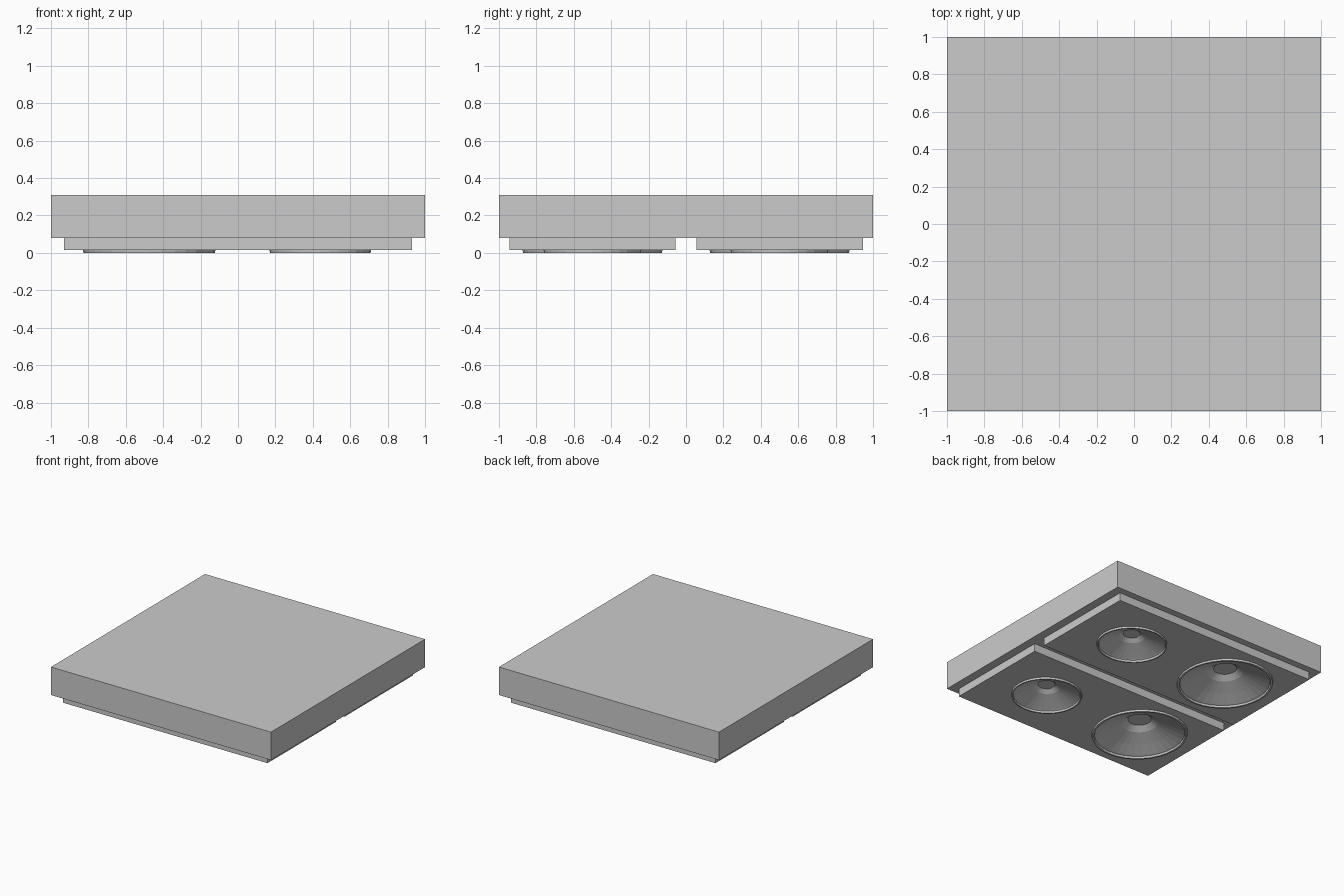
import bpy, bmesh, math

if "Cube" in bpy.data.objects:
    bpy.data.objects.remove(bpy.data.objects["Cube"])

grey = bpy.data.materials.new("plain grey")
grey.diffuse_color = (0.6, 0.6, 0.6, 1)
grey.use_nodes = True
grey.node_tree.nodes["Principled BSDF"].inputs["Base Color"].default_value = grey.diffuse_color
SIDES = 32


def finish(name, bm):
    bmesh.ops.recalc_face_normals(bm, faces=bm.faces)
    me = bpy.data.meshes.new(name)
    bm.to_mesh(me)
    bm.free()
    me.materials.append(grey)
    ob = bpy.data.objects.new(name, me)
    bpy.context.collection.objects.link(ob)
    return ob


def box(name, x0, x1, y0, y1, z0, z1):
    bm = bmesh.new()
    bmesh.ops.create_cube(bm, size=1)
    for v in bm.verts:
        v.co = ((x0 + x1) / 2 + v.co.x * (x1 - x0),
                (y0 + y1) / 2 + v.co.y * (y1 - y0),
                (z0 + z1) / 2 + v.co.z * (z1 - z0))
    return finish(name, bm)


def revolve(bm, cx, cy, rx, ry, profile, loop=False, caps=()):
    """Spin a (radius fraction, z) profile into an elliptical surface."""
    rings = []
    for f, z in profile:
        rings.append([bm.verts.new((cx + rx * f * math.cos(2 * math.pi * i / SIDES),
                                    cy + ry * f * math.sin(2 * math.pi * i / SIDES), z))
                      for i in range(SIDES)])
    pairs = list(zip(rings, rings[1:]))
    if loop:
        pairs.append((rings[-1], rings[0]))
    for a, b in pairs:
        for i in range(SIDES):
            j = (i + 1) % SIDES
            bm.faces.new((a[i], a[j], b[j], b[i]))
    for k in caps:
        bm.faces.new(rings[k])


# main slab and the two raised baffle plates underneath
slab = box("cabinet_slab", -1, 1, -1, 1, 0.08, 0.31)
plates = [box("baffle_front", -0.93, 0.93, -0.945, -0.055, 0.015, 0.08),
          box("baffle_back", -0.93, 0.93, 0.055, 0.945, 0.015, 0.08)]

# four drivers: rim ring, recessed cone, and a cutter for the openings
cut = bmesh.new()
for size, cx, rx, ry, depth in (("large", -0.475, 0.355, 0.375, 1.0),
                                ("small", 0.44, 0.272, 0.262, 0.7)):
    for side, cy in (("front", -0.5), ("back", 0.5)):
        ring = bmesh.new()
        revolve(ring, cx, cy, rx, ry,
                [(1, 0.02), (0.99, 0.0), (0.95, 0.0), (0.93, 0.02)], loop=True)
        finish(f"{size}_rim_{side}", ring)
        cone = bmesh.new()
        revolve(cone, cx, cy, rx, ry,
                [(0.97, 0.01), (0.9, 0.02), (0.66, 0.015 + 0.045 * depth),
                 (0.37, 0.015 + 0.09 * depth), (0.24, 0.015 + 0.125 * depth)], caps=(-1,))
        ob = finish(f"{size}_cone_{side}", cone)
        # the visible side of the cone faces downwards
        if sum(p.normal.z for p in ob.data.polygons) > 0:
            ob.data.flip_normals()
        revolve(cut, cx, cy, rx, ry, [(0.96, -0.1), (0.96, 0.2)], caps=(0, 1))

cutter = finish("opening_cutter", cut)
cutter.hide_render = True
for ob in [slab] + plates:
    m = ob.modifiers.new("openings", 'BOOLEAN')
    m.operation = 'DIFFERENCE'
    m.solver = 'EXACT'
    m.object = cutter
    bpy.context.view_layer.objects.active = ob
    bpy.ops.object.modifier_apply(modifier=m.name)
bpy.data.objects.remove(cutter)
